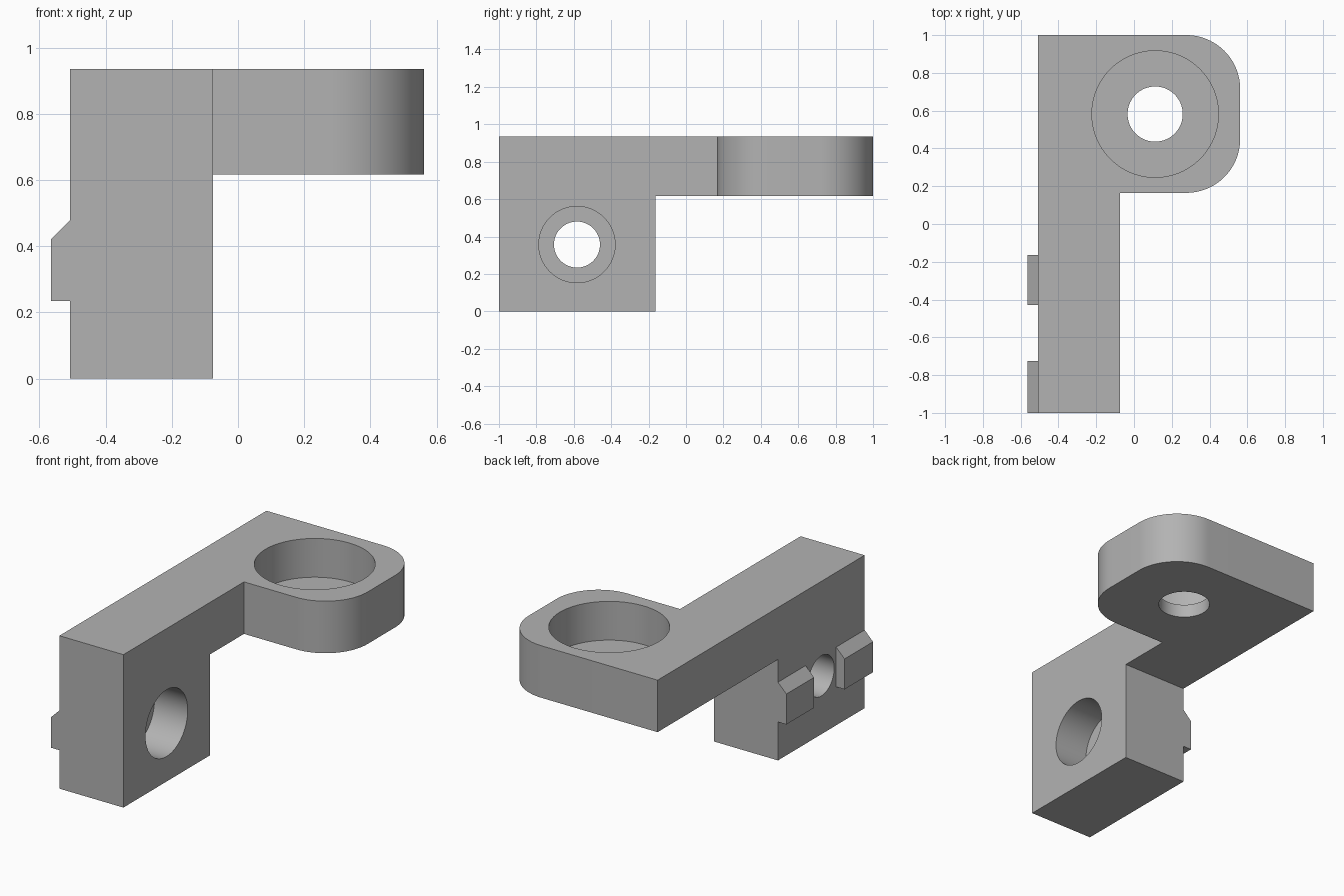
import bpy, bmesh, math
from mathutils import Matrix, Vector

default = bpy.data.objects.get("Cube")
if default:
    bpy.data.objects.remove(default, do_unlink=True)

grey = bpy.data.materials.new("plain grey")
grey.use_nodes = True
colour = (0.45, 0.45, 0.45, 1)
grey.diffuse_color = colour
grey.node_tree.nodes["Principled BSDF"].inputs["Base Color"].default_value = colour


def finish(name, bm):
    bmesh.ops.recalc_face_normals(bm, faces=bm.faces)
    mesh = bpy.data.meshes.new(name)
    bm.to_mesh(mesh)
    bm.free()
    mesh.materials.append(grey)
    obj = bpy.data.objects.new(name, mesh)
    bpy.context.collection.objects.link(obj)
    return obj


def prism(name, points, offset):
    """Extrude a flat outline along an offset."""
    bm = bmesh.new()
    face = bm.faces.new([bm.verts.new(p) for p in points])
    result = bmesh.ops.extrude_face_region(bm, geom=[face])
    verts = [v for v in result["geom"] if isinstance(v, bmesh.types.BMVert)]
    bmesh.ops.translate(bm, verts=verts, vec=Vector(offset))
    return finish(name, bm)


def cylinder(name, radius, start, end):
    """Round cutter running from start to end."""
    start, end = Vector(start), Vector(end)
    axis = end - start
    turn = axis.to_track_quat("Z", "Y").to_matrix().to_4x4()
    bm = bmesh.new()
    bmesh.ops.create_cone(bm, cap_ends=True, segments=96, radius1=radius,
                          radius2=radius, depth=axis.length,
                          matrix=Matrix.Translation((start + end) / 2) @ turn)
    return finish(name, bm)


def combine(target, tool, operation):
    tool.hide_render = True
    mod = target.modifiers.new(tool.name, "BOOLEAN")
    mod.operation, mod.solver, mod.object = operation, "EXACT", tool
    bpy.context.view_layer.objects.active = target
    bpy.ops.object.modifier_apply(modifier=mod.name)
    bpy.data.objects.remove(tool, do_unlink=True)


LEFT, INNER, RIGHT = -0.508, -0.075, 0.562
TOP, UNDER = 0.935, 0.617
BLOCK_BACK, FLANGE_FRONT = -0.163, 0.165

# Upright block with the long arm, drawn as a side profile
side = [(-1, 0), (BLOCK_BACK, 0), (BLOCK_BACK, UNDER), (1, UNDER), (1, TOP), (-1, TOP)]
bracket = prism("bracket", [(LEFT, y, z) for y, z in side], (INNER - LEFT, 0, 0))

# Flange with two rounded corners
R = 0.285
outline = [(LEFT, 1, UNDER), (LEFT, FLANGE_FRONT, UNDER)]
for cy, first in ((FLANGE_FRONT + R, -90), (1 - R, 0)):
    for i in range(25):
        a = math.radians(first + 90 * i / 24)
        outline.append((RIGHT - R + R * math.cos(a), cy + R * math.sin(a), UNDER))
combine(bracket, prism("flange", outline, (0, 0, TOP - UNDER)), "UNION")

# Counterbored holes: vertical in the flange, crosswise in the block
cx, cy = 0.112, 0.582
hy, hz = -0.583, 0.357
for cutter in (
    cylinder("flange_bore", 0.335, (cx, cy, TOP - 0.237), (cx, cy, 1.1)),
    cylinder("flange_hole", 0.146, (cx, cy, 0.5), (cx, cy, 1.1)),
    cylinder("block_bore", 0.204, (INNER - 0.225, hy, hz), (0.1, hy, hz)),
    cylinder("block_hole", 0.123, (-0.7, hy, hz), (0.1, hy, hz)),
):
    combine(bracket, cutter, "DIFFERENCE")

# Two locating tabs with a sloping top
tab = [(LEFT, 0.235), (-0.565, 0.235), (-0.565, 0.421), (LEFT, 0.478)]
for name, y0, y1 in (("front_tab", -1, -0.725), ("rear_tab", -0.43, BLOCK_BACK)):
    prism(name, [(x, y0, z) for x, z in tab], (0, y1 - y0, 0))

# Smooth the round walls and keep the edges crisp
bpy.ops.object.select_all(action="DESELECT")
bracket.select_set(True)
bpy.context.view_layer.objects.active = bracket
bpy.ops.object.shade_smooth_by_angle(angle=math.radians(30))
